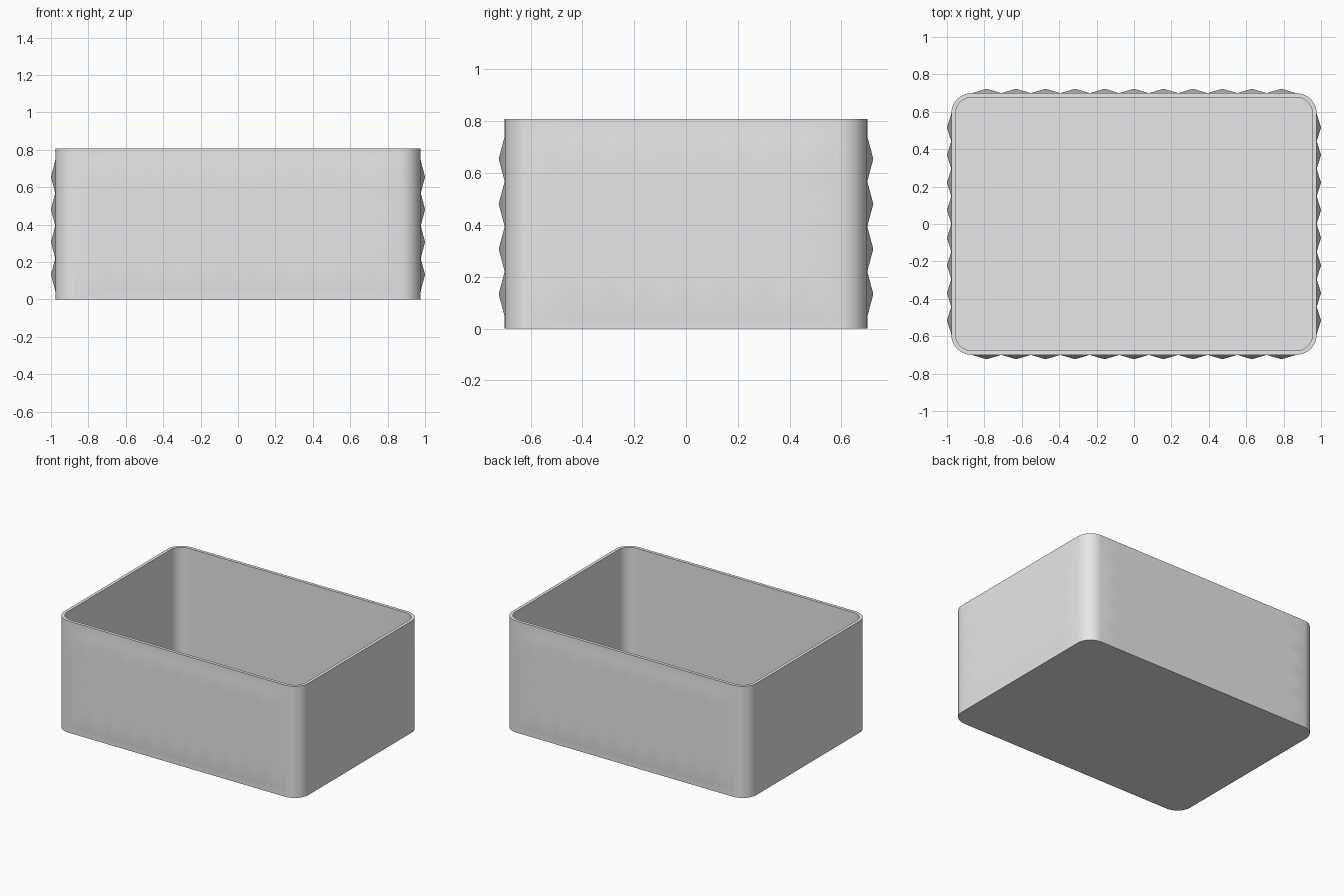
import bpy, bmesh, math

cube = bpy.data.objects.get("Cube")
if cube:
    bpy.data.objects.remove(cube, do_unlink=True)

HALF_X, HALF_Y = 0.867, 0.590      # corner arc centres
RADIUS, WALL, HEIGHT = 0.11, 0.023, 0.808
FLOOR = 0.025
COLS_X, COLS_Y, ROWS = 11, 8, 4    # studs per side
STUD = 0.023
Z_LOW, Z_HIGH = 0.046, 0.742
ARC = 10                           # segments per rounded corner

mat = bpy.data.materials.new("light grey")
grey = (0.8, 0.8, 0.8, 1.0)
mat.use_nodes = True
mat.diffuse_color = grey
mat.node_tree.nodes["Principled BSDF"].inputs["Base Color"].default_value = grey


def outline(radius):
    """Rounded rectangle, counter-clockwise; straight sides divided into stud columns.
    Each entry is (x, y, whether the segment that follows carries studs)."""
    pts = []
    centres = [(1, 1), (-1, 1), (-1, -1), (1, -1)]
    for k, (sx, sy) in enumerate(centres):
        cx, cy = sx * HALF_X, sy * HALF_Y
        nx, ny = centres[(k + 1) % 4]
        for i in range(ARC):
            a = math.pi / 2 * (k + i / ARC)
            pts.append((cx + radius * math.cos(a), cy + radius * math.sin(a), False))
        a = math.pi / 2 * (k + 1)
        ox, oy = radius * math.cos(a), radius * math.sin(a)
        cols = COLS_X if k % 2 == 0 else COLS_Y
        for i in range(cols):
            t = i / cols
            pts.append((cx + (nx * HALF_X - cx) * t + ox,
                        cy + (ny * HALF_Y - cy) * t + oy, True))
    return pts


bm = bmesh.new()
outer, inner = outline(RADIUS), outline(RADIUS - WALL)
count = len(outer)


def ring(points, z):
    return [bm.verts.new((x, y, z)) for x, y, _ in points]


def bridge(a, b):
    return [bm.faces.new((a[i], a[(i + 1) % count], b[(i + 1) % count], b[i]))
            for i in range(count)]


# Outer wall in rows, remembering the cells that become studs
levels = [0] + [Z_LOW + (Z_HIGH - Z_LOW) * i / ROWS for i in range(ROWS + 1)] + [HEIGHT]
rings = [ring(outer, z) for z in levels]
studs = []
for row in range(len(rings) - 1):
    faces = bridge(rings[row], rings[row + 1])
    if 0 < row <= ROWS:
        studs += [f for f, p in zip(faces, outer) if p[2]]

# Underside, rim, inner wall and floor
bm.faces.new(list(reversed(rings[0])))
inner_top, inner_floor = ring(inner, HEIGHT), ring(inner, FLOOR)
bridge(rings[-1], inner_top)
bridge(inner_top, inner_floor)
bm.faces.new(inner_floor)

# Raise each cell into a shallow pyramid
bm.normal_update()
bmesh.ops.poke(bm, faces=studs, offset=STUD)
bmesh.ops.recalc_face_normals(bm, faces=bm.faces)

mesh = bpy.data.meshes.new("studded_box")
bm.to_mesh(mesh)
bm.free()
mesh.materials.append(mat)
box = bpy.data.objects.new("studded_box", mesh)
bpy.context.collection.objects.link(box)

for o in bpy.context.selected_objects:
    o.select_set(False)
box.select_set(True)
bpy.context.view_layer.objects.active = box
bpy.ops.object.shade_smooth_by_angle(angle=math.radians(40))
